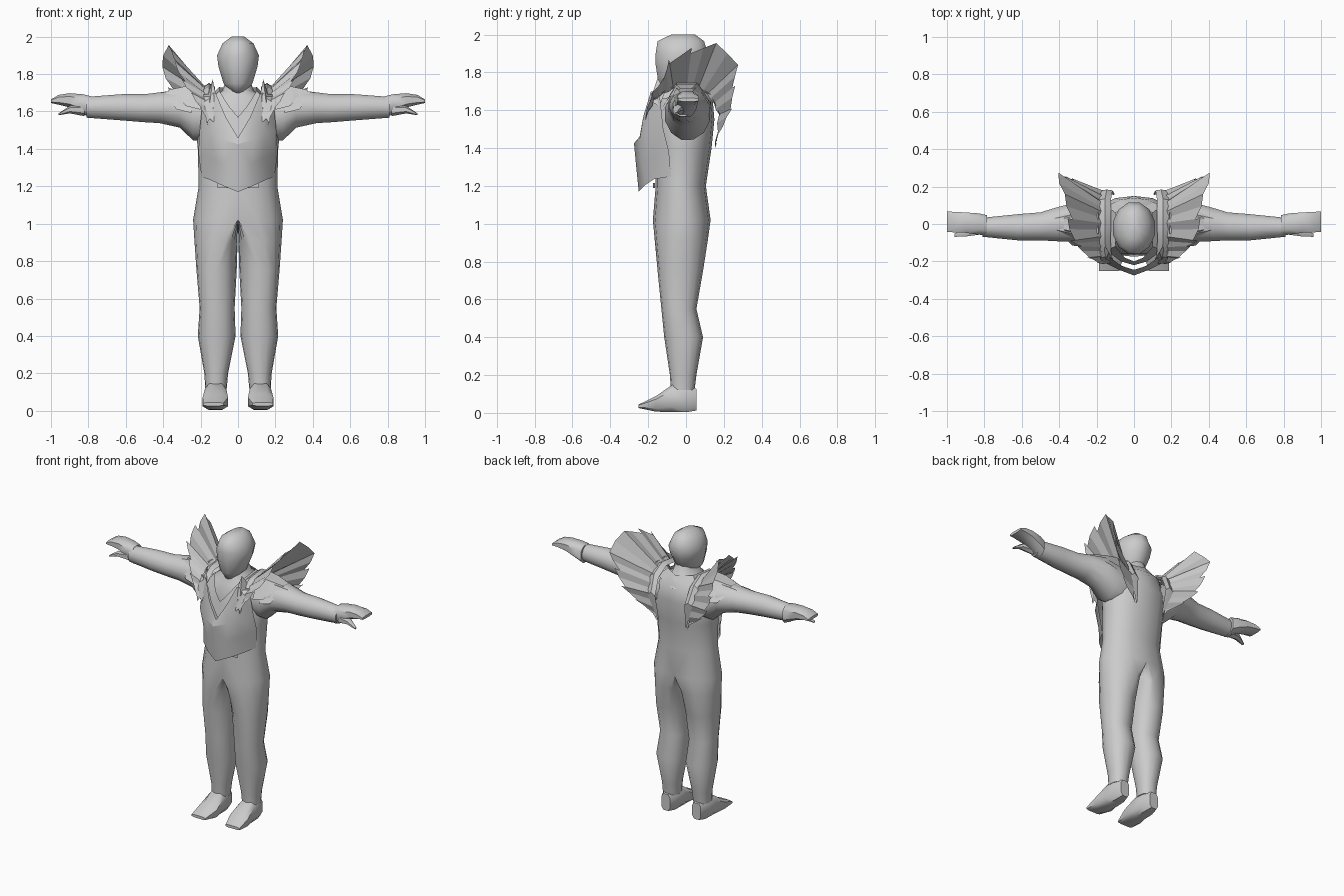
import bpy, bmesh, math
from mathutils import Vector

if "Cube" in bpy.data.objects:
    bpy.data.objects.remove(bpy.data.objects["Cube"])

grey = bpy.data.materials.new("light_grey")
grey.diffuse_color = (0.6, 0.6, 0.6, 1)
grey.use_nodes = True
grey.node_tree.nodes["Principled BSDF"].inputs["Base Color"].default_value = grey.diffuse_color


def build(name, verts, faces, angle=40, mirror=True, drop_centre=False):
    """Make an object, tidy it, smooth it and mirror it across x."""
    bm = bmesh.new()
    vs = [bm.verts.new(v) for v in verts]
    for f in faces:
        bm.faces.new([vs[i] for i in f])
    if drop_centre:   # remove the wall on the symmetry plane
        wall = [f for f in bm.faces if all(abs(v.co.x) < 1e-4 for v in f.verts)]
        bmesh.ops.delete(bm, geom=wall, context='FACES')
    bmesh.ops.recalc_face_normals(bm, faces=bm.faces)
    me = bpy.data.meshes.new(name)
    bm.to_mesh(me)
    bm.free()
    me.materials.append(grey)
    ob = bpy.data.objects.new(name, me)
    bpy.context.collection.objects.link(ob)
    if mirror:
        mod = ob.modifiers.new("mirror", 'MIRROR')
        mod.use_clip = True
    bpy.ops.object.select_all(action='DESELECT')
    ob.select_set(True)
    bpy.context.view_layer.objects.active = ob
    bpy.ops.object.shade_smooth_by_angle(angle=math.radians(angle))
    return ob


def loft(name, rings, **kw):
    n = len(rings[0])
    faces = [(r * n + i, r * n + (i + 1) % n, (r + 1) * n + (i + 1) % n, (r + 1) * n + i)
             for r in range(len(rings) - 1) for i in range(n)]
    last = (len(rings) - 1) * n
    faces += [tuple(range(n)), tuple(range(last, last + n))]
    return build(name, [p for r in rings for p in r], faces, **kw)


def grid(name, rows, **kw):
    n = len(rows[0])
    faces = [(r * n + i, r * n + i + 1, (r + 1) * n + i + 1, (r + 1) * n + i)
             for r in range(len(rows) - 1) for i in range(n - 1)]
    return build(name, [p for r in rows for p in r], faces, **kw)


def oval(a0, a1, b0, b1, n=12, power=1.0):
    """Oval between two ranges; power below 1 makes it boxier."""
    out = []
    for i in range(n):
        t = 2 * math.pi * (i + 0.5) / n
        c, s = math.cos(t), math.sin(t)
        c = math.copysign(abs(c) ** power, c)
        s = math.copysign(abs(s) ** power, s)
        out.append(((a0 + a1) / 2 + c * (a1 - a0) / 2, (b0 + b1) / 2 + s * (b1 - b0) / 2))
    return out


# Body: half rings (centre, outer radius, inner radius, front y, back y, z)
body = [(0, .06, 0, -.10, .07, 1.78), (0, .085, 0, -.11, .10, 1.71),
        (0, .17, 0, -.14, .14, 1.67), (0, .23, 0, -.165, .15, 1.55),
        (0, .215, 0, -.165, .135, 1.40), (0, .21, 0, -.16, .105, 1.20),
        (0, .24, 0, -.175, .13, 1.02), (.065, .168, .063, -.165, .115, .91),
        (.115, .107, .108, -.15, .09, .75), (.115, .09, .097, -.13, .055, .55),
        (.115, .10, .102, -.115, .09, .40), (.115, .065, .062, -.085, .055, .20),
        (.12, .055, .06, -.08, .045, .12)]
rings = []
for c, ro, ri, y0, y1, z in body:
    ring = []
    for i in range(16):
        t = 2 * math.pi * i / 16
        x = math.cos(t)
        x = 0 if abs(x) < 1e-6 else math.copysign(abs(x) ** .85, x)
        ring.append((c + x * (ro if x > 0 else ri), (y0 + y1) / 2 + math.sin(t) * (y1 - y0) / 2, z))
    rings.append(ring)
loft("body_and_legs", rings, angle=60, drop_centre=True)

# Head
head = [(.035, -.12, .0, 1.70), (.08, -.15, .06, 1.75), (.108, -.165, .105, 1.84),
        (.116, -.165, .12, 1.90), (.085, -.155, .10, 1.965), (.035, -.08, .05, 2.0)]
loft("head", [[(x, y, z) for x, y in oval(-r, r, a, b)] for r, a, b, z in head],
     angle=60, mirror=False)

# Arms, hands, thumbs and feet: (position along limb, two ranges)
arm = [(.12, -.10, .12, 1.44, 1.69), (.24, -.115, .13, 1.44, 1.72), (.31, -.10, .12, 1.51, 1.72),
       (.42, -.095, .09, 1.535, 1.705), (.50, -.09, .065, 1.54, 1.695),
       (.62, -.09, .055, 1.55, 1.695), (.81, -.07, .035, 1.565, 1.68)]
loft("arm", [[(x, y, z) for y, z in oval(*r)] for x, *r in arm], angle=60)
hand = [(.785, -.065, .05, 1.56, 1.685), (.83, -.06, .06, 1.585, 1.695),
        (.90, -.05, .065, 1.62, 1.70), (.96, -.048, .068, 1.635, 1.69), (1.0, -.045, .07, 1.645, 1.665)]
loft("hand", [[(x, y, z) for y, z in oval(*r, n=8, power=.7)] for x, *r in hand], angle=50)
thumb = [(.82, -.06, .0, 1.575, 1.64), (.90, -.07, -.02, 1.59, 1.63), (.96, -.07, -.05, 1.58, 1.59)]
loft("thumb", [[(x, y, z) for y, z in oval(*r, n=6)] for x, *r in thumb])
foot = [(.055, .085, .155, .01, .13), (.0, .065, .175, 0, .15), (-.075, .06, .18, 0, .15),
        (-.16, .05, .192, .005, .09), (-.25, .075, .19, .025, .045)]
loft("foot", [[(x, y, z) for x, z in oval(*r, n=8, power=.6)] for y, *r in foot], angle=50)

# Breastplate: rows from neckline to pointed hem, centre to side
plate = [[(0, -.245, 1.46), (.065, -.225, 1.57), (.12, -.185, 1.70), (.185, -.14, 1.69)],
         [(0, -.275, 1.425), (.08, -.245, 1.45), (.15, -.21, 1.49), (.205, -.12, 1.50)],
         [(0, -.265, 1.32), (.075, -.235, 1.32), (.135, -.19, 1.35), (.212, -.09, 1.38)],
         [(0, -.25, 1.17), (.085, -.215, 1.205), (.15, -.17, 1.235), (.195, -.08, 1.25)]]
grid("breastplate", plate, angle=25)

# Inner collar and raised neck trim
grid("inner_collar", [[(0, -.20, 1.57), (.05, -.18, 1.63), (.10, -.12, 1.71), (.10, .06, 1.73), (0, .11, 1.72)],
                      [(0, -.22, 1.45), (.07, -.20, 1.55), (.15, -.14, 1.66), (.15, .10, 1.68), (0, .15, 1.64)]],
     angle=30)
grid("collar_spike", [[(.11, -.19, 1.65), (.135, -.15, 1.77), (.16, -.11, 1.70)],
                      [(.12, -.20, 1.60), (.15, -.19, 1.65), (.18, -.14, 1.62)]], angle=20)

# Belt buckle plate
grid("belt_plate", [[(0, -.175, 1.215), (.11, -.165, 1.215)], [(0, -.175, 1.19), (.11, -.165, 1.19)]])

# Shoulder strap running over to a point on the back
strap = [Vector(p) for p in ((.15, -.215, 1.55), (.15, -.18, 1.66), (.155, -.09, 1.725),
                             (.155, .04, 1.74), (.155, .13, 1.69), (.145, .18, 1.58), (.105, .155, 1.40))]
half = (.02, .03, .03, .032, .032, .03, .004)
grid("shoulder_strap", [[p - Vector((w, 0, .008)), p + Vector((0, .004, .012)), p + Vector((w, 0, -.008))]
                        for p, w in zip(strap, half)], angle=35)


def root(t):
    """Point on the strap, t from 0 to 1."""
    s = t * (len(strap) - 1)
    i = min(int(s), len(strap) - 2)
    return strap[i].lerp(strap[i + 1], s - i) + Vector((.012, 0, -.012))


# Feather fan spread around each strap
tips = [Vector(p) for p in ((.16, -.215, 1.52), (.20, -.205, 1.62), (.25, -.18, 1.70), (.30, -.12, 1.77),
                            (.34, -.09, 1.87), (.355, .03, 1.93), (.37, .16, 1.955), (.405, .275, 1.84),
                            (.375, .26, 1.73), (.335, .245, 1.61), (.26, .20, 1.52), (.15, .16, 1.44))]
verts, faces = [], []
count = len(tips) - 1
for i in range(count):
    a, b = root(i / count), root((i + 1) / count)
    ta, tb = tips[i], tips[i + 1]
    if i < 6:                       # notch on the side away from the top feather
        ta = a.lerp(ta, .86)
    elif i > 6:
        tb = b.lerp(tb, .86)
    out = (b - a).cross(ta - a).normalized() * .008
    mid = (ta + tb) / 2 + (ta + tb - a - b) * .015
    k = len(verts)
    verts += [a, (a + b) / 2 + out, b, tb, mid + out, ta]
    faces += [(k, k + 1, k + 4, k + 5), (k + 1, k + 2, k + 3, k + 4)]
build("wing_feathers", verts, faces, angle=15)

# Pointed shoulder guard with a lower layer
for name, dx, dz in (("shoulder_guard", 0, 0), ("lower_shoulder_guard", .05, -.018)):
    rows = [[(.20 + dx, -.125, 1.61 + dz), (.19 + dx, -.05, 1.745 + dz), (.19 + dx, .06, 1.745 + dz), (.20 + dx, .135, 1.62 + dz)],
            [(.28 + dx, -.115, 1.63 + dz), (.28 + dx, -.05, 1.735 + dz), (.28 + dx, .05, 1.735 + dz), (.28 + dx, .13, 1.64 + dz)],
            [(.31 + dx, -.085, 1.67 + dz), (.375 + dx, -.03, 1.715 + dz), (.375 + dx, .03, 1.715 + dz), (.31 + dx, .10, 1.67 + dz)]]
    grid(name, rows, angle=30)
